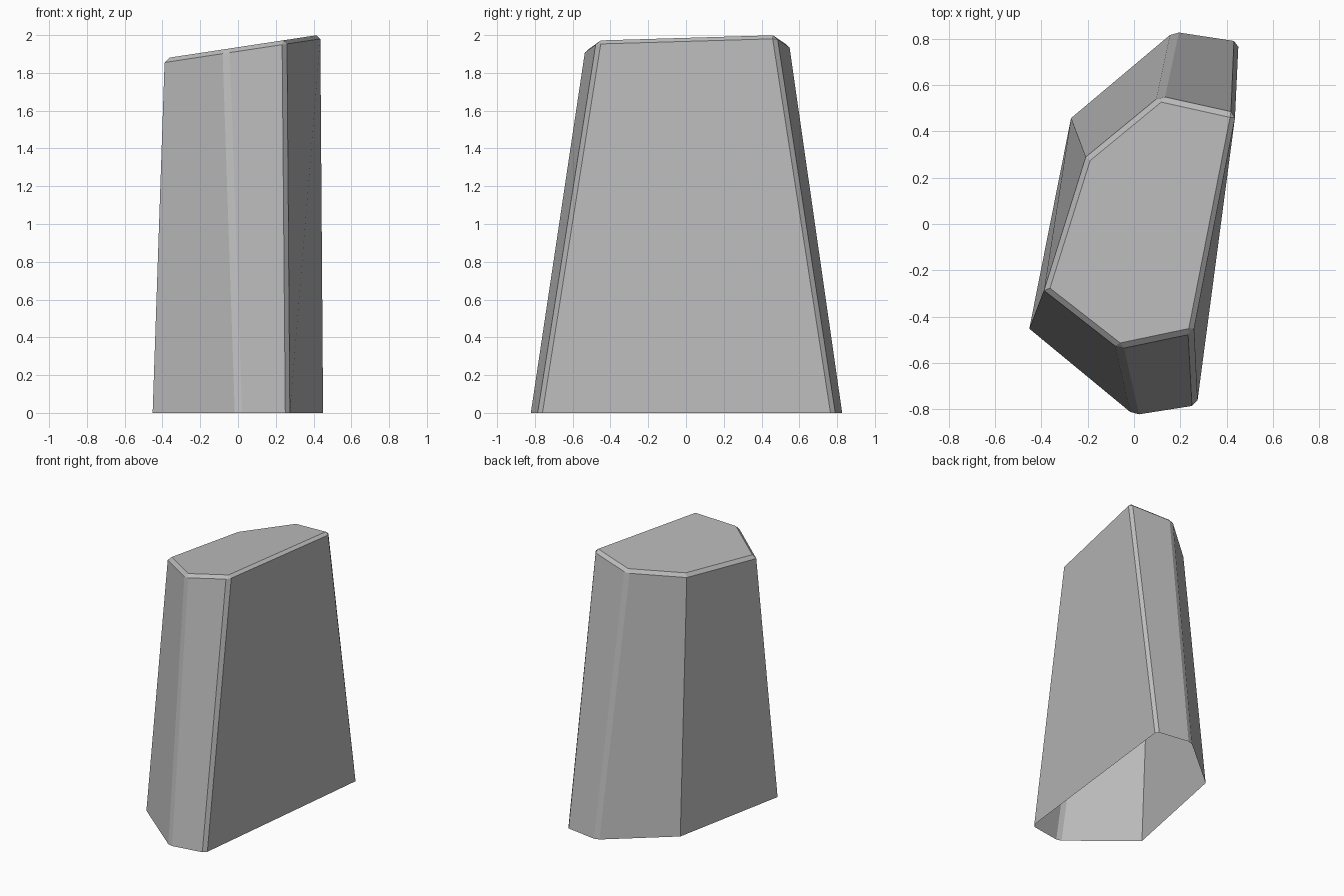
import bpy
import bmesh

cube = bpy.data.objects.get("Cube")
if cube:
    bpy.data.objects.remove(cube, do_unlink=True)

# Plain stone grey
stone = bpy.data.materials.new("stone grey")
stone.use_nodes = True
grey = (0.5, 0.5, 0.5, 1)
stone.diffuse_color = grey
stone.node_tree.nodes["Principled BSDF"].inputs["Base Color"].default_value = grey

# Corners counter-clockwise from the left front: base point, top point, chamfered or not
corners = [
    ((-0.452, -0.452), (-0.388, -0.285), False),
    ((0.0, -0.825), (-0.065, -0.537), True),
    ((0.272, -0.782), (0.255, -0.47), True),
    ((0.453, 0.787), (0.44, 0.477), True),
    ((0.172, 0.83), (0.112, 0.55), True),
    ((-0.272, 0.457), (-0.208, 0.287), False),
]


def top_height(x):
    """Sloping top plane, rising towards +x."""
    return 1.936 + 0.152 * x


# Tapered six-sided block, open underneath
bm = bmesh.new()
base = [bm.verts.new((*b, 0)) for b, t, c in corners]
top = [bm.verts.new((*t, top_height(t[0]))) for b, t, c in corners]
count = len(corners)
for i in range(count):
    j = (i + 1) % count
    bm.faces.new((base[i], base[j], top[j], top[i]))
bm.faces.new(top)

# Narrow chamfer round the top and down the worn corners
edges = [bm.edges.get((top[i], top[(i + 1) % count])) for i in range(count)]
edges += [bm.edges.get((base[i], top[i])) for i in range(count) if corners[i][2]]
bmesh.ops.bevel(bm, geom=edges, offset=0.022, offset_type='OFFSET',
                segments=1, profile=0.5, affect='EDGES', clamp_overlap=True)
bm.normal_update()

mesh = bpy.data.meshes.new("rock_pillar")
bm.to_mesh(mesh)
bm.free()
mesh.materials.append(stone)
rock = bpy.data.objects.new("rock_pillar", mesh)
bpy.context.scene.collection.objects.link(rock)
